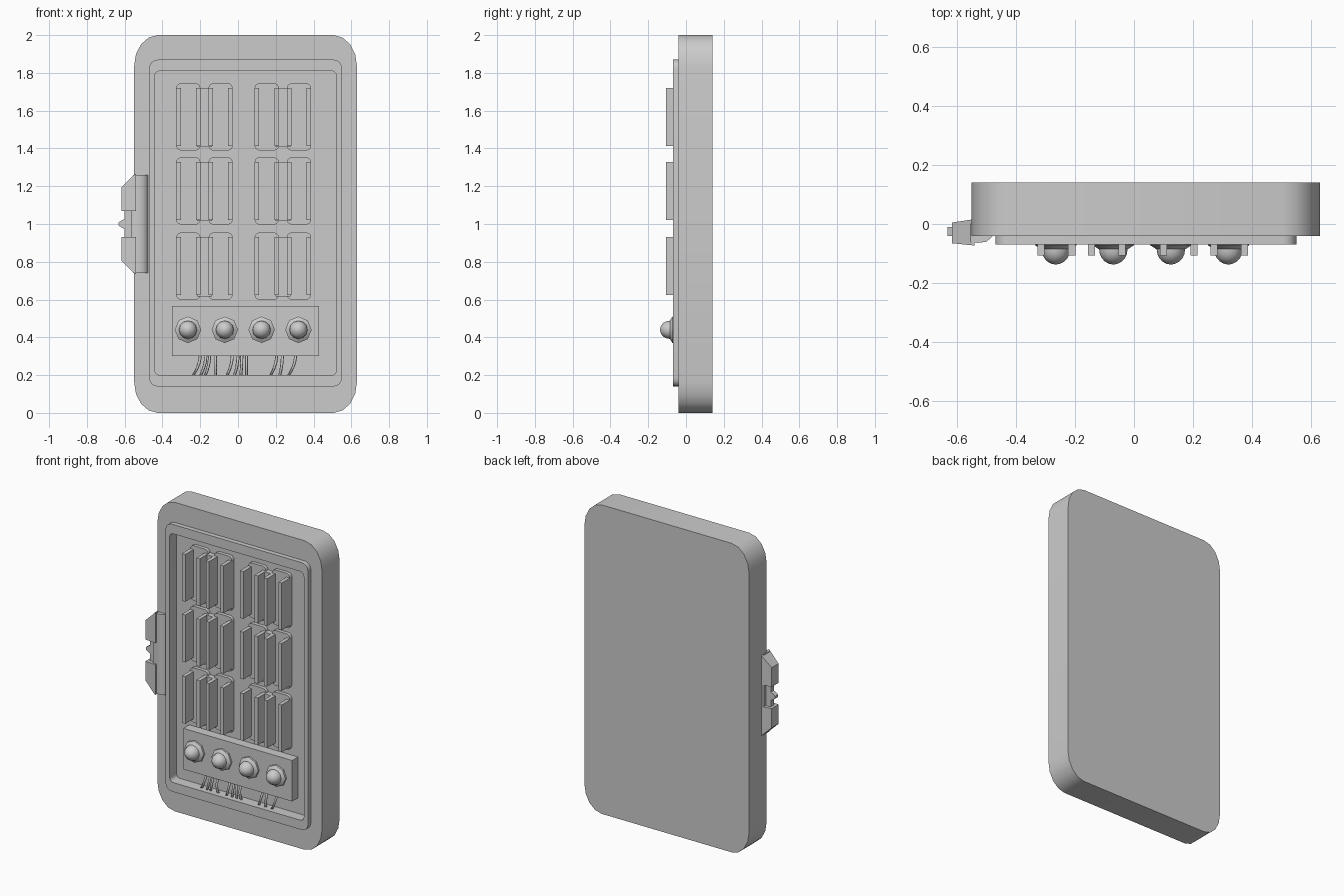
import bpy, bmesh
from math import cos, sin, pi, radians

if "Cube" in bpy.data.objects:
    bpy.data.objects.remove(bpy.data.objects["Cube"], do_unlink=True)

grey = bpy.data.materials.new("plain grey")
grey.use_nodes = True
grey.diffuse_color = (0.6, 0.6, 0.6, 1)
grey.node_tree.nodes["Principled BSDF"].inputs["Base Color"].default_value = (0.6, 0.6, 0.6, 1)


def finish(bm, name, angle=None):
    bmesh.ops.recalc_face_normals(bm, faces=bm.faces)
    mesh = bpy.data.meshes.new(name)
    bm.to_mesh(mesh)
    bm.free()
    ob = bpy.data.objects.new(name, mesh)
    bpy.context.collection.objects.link(ob)
    mesh.materials.append(grey)
    if angle:
        bpy.ops.object.select_all(action='DESELECT')
        ob.select_set(True)
        bpy.context.view_layer.objects.active = ob
        bpy.ops.object.shade_smooth_by_angle(angle=radians(angle))
    return ob


def skin(name, loops, angle=None):
    """Join equal loops of points into a closed, capped shell."""
    bm = bmesh.new()
    rings = [[bm.verts.new(p) for p in loop] for loop in loops]
    n = len(rings[0])
    for a, b in zip(rings, rings[1:]):
        for i in range(n):
            j = (i + 1) % n
            bm.faces.new((a[i], a[j], b[j], b[i]))
    bm.faces.new(rings[0])
    bm.faces.new(rings[-1])
    return finish(bm, name, angle)


def round_rect(x0, x1, z0, z1, rx, rz, y, seg=4):
    pts = []
    corners = ((x1 - rx, z1 - rz), (x0 + rx, z1 - rz), (x0 + rx, z0 + rz), (x1 - rx, z0 + rz))
    for k, (cx, cz) in enumerate(corners):
        for i in range(seg + 1):
            a = (k + i / seg) * pi / 2
            pts.append((cx + rx * cos(a), y, cz + rz * sin(a)))
    return pts


def box(name, x0, x1, y0, y1, z0, z1):
    return skin(name, [[(x0, y, z0), (x1, y, z0), (x1, y, z1), (x0, y, z1)] for y in (y0, y1)])


def prism(name, profile, y0, y1, tip=None):
    """Extrude an x-z profile along y."""
    return skin(name, [[(x, y, z) for x, z in profile] for y in (y0, y1)])


# Door slab, raised rim and recessed floor
outer = (-0.55, 0.63, 0, 2, 0.125, 0.165)
rim_out = (-0.47, 0.55, 0.14, 1.87, 0.045, 0.045)
rim_in = (-0.44, 0.52, 0.2, 1.81, 0.025, 0.025)
skin("door_body", [round_rect(*shape, y) for shape, y in (
    (outer, 0.14), (outer, -0.04), (rim_out, -0.04),
    (rim_out, -0.07), (rim_in, -0.07), (rim_in, 0))], 35)

# Fuse holders: rounded base with two upright fins, in mirrored pairs
MID = 0.03
for row, z in enumerate((1.567, 1.175, 0.777)):
    for side in (-1, 1):
        for cx in (MID + side * 0.122, MID + side * 0.293):
            shape = (cx - 0.064, cx + 0.064, z - 0.178, z + 0.178, 0.025, 0.025)
            skin("fuse_base", [round_rect(*shape, y, 3) for y in (0.005, -0.022)], 35)
            for s in (-1, 1):
                a, b = sorted((cx + s * 0.064, cx + s * 0.04))
                box("fuse_fin", a, b, -0.106, -0.01, z - 0.153, z + 0.153)
        mx = MID + side * 0.2075
        box("fuse_bridge", mx - 0.04, mx + 0.04, -0.035, 0.005, z - 0.16, z + 0.153)

# Lamp panel and four lamps
box("lamp_panel", -0.35, 0.43, -0.06, 0.005, 0.3, 0.565)


def lathe(name, cx, cz, profile, seg, angle):
    skin(name, [[(cx + r * cos(2 * pi * i / seg), y, cz + r * sin(2 * pi * i / seg))
                 for i in range(seg)] for r, y in profile], angle)


for i in range(4):
    cx = -0.265 + 0.195 * i
    lathe("lamp_collar", cx, 0.44, [(0.07, -0.058), (0.07, -0.072), (0.05, -0.085)], 8, 30)
    dome = [(0.048 * cos(t * pi / 10), -0.087 - 0.05 * sin(t * pi / 10)) for t in range(5)]
    lathe("lamp_dome", cx, 0.44, [(0.048, -0.07)] + dome + [(0.004, -0.137)], 12, 50)

# Wires running from the panel down to the rim: (top x, bottom x)
for top, bottom in ((-0.2, -0.24), (-0.17, -0.2), (-0.15, -0.175), (-0.12, -0.12),
                    (-0.03, -0.06), (0, -0.02), (0.02, 0.015), (0.045, 0.045),
                    (0.205, 0.17), (0.235, 0.22), (0.305, 0.265)):
    loops = []
    for k in range(6):
        t = k / 5
        x = top + (bottom - top) * t * t
        y = -0.03 - 0.015 * sin(t * pi)
        z = 0.31 - 0.115 * t
        loops.append([(x + 0.008 * cos(a * pi / 3), y + 0.008 * sin(a * pi / 3), z) for a in range(6)])
    skin("wire", loops, 65)

# Latch on the side: two tapered lugs, a pin and a small pointed catch
for s in (-1, 1):
    lug = [(-0.54, 1 + s * 0.265), (-0.55, 1 + s * 0.26), (-0.617, 1 + s * 0.195),
           (-0.617, 1 + s * 0.07), (-0.54, 1 + s * 0.07)]
    skin("latch_lug", [[(x, y + (0.55 + x) * k, z) for x, z in lug]
                       for y, k in ((-0.072, -0.1), (0.015, 0.15))])
box("latch_pin", -0.6, -0.56, -0.045, -0.01, 0.92, 1.08)
box("latch_backing", -0.565, -0.54, -0.06, 0.01, 0.92, 1.08)
prism("latch_catch", [(-0.59, 0.97), (-0.615, 0.98), (-0.632, 0.992),
                      (-0.632, 1.008), (-0.615, 1.02), (-0.59, 1.03)], -0.04, -0.01)

# Curved latch plate that wraps onto the front of the door
plate = [(-0.555, 0), (-0.555, -0.06), (-0.53, -0.064), (-0.5, -0.06), (-0.475, -0.038), (-0.475, 0)]
skin("latch_plate", [[(x, y, z) for x, y in plate] for z in (0.74, 1.26)], 50)
